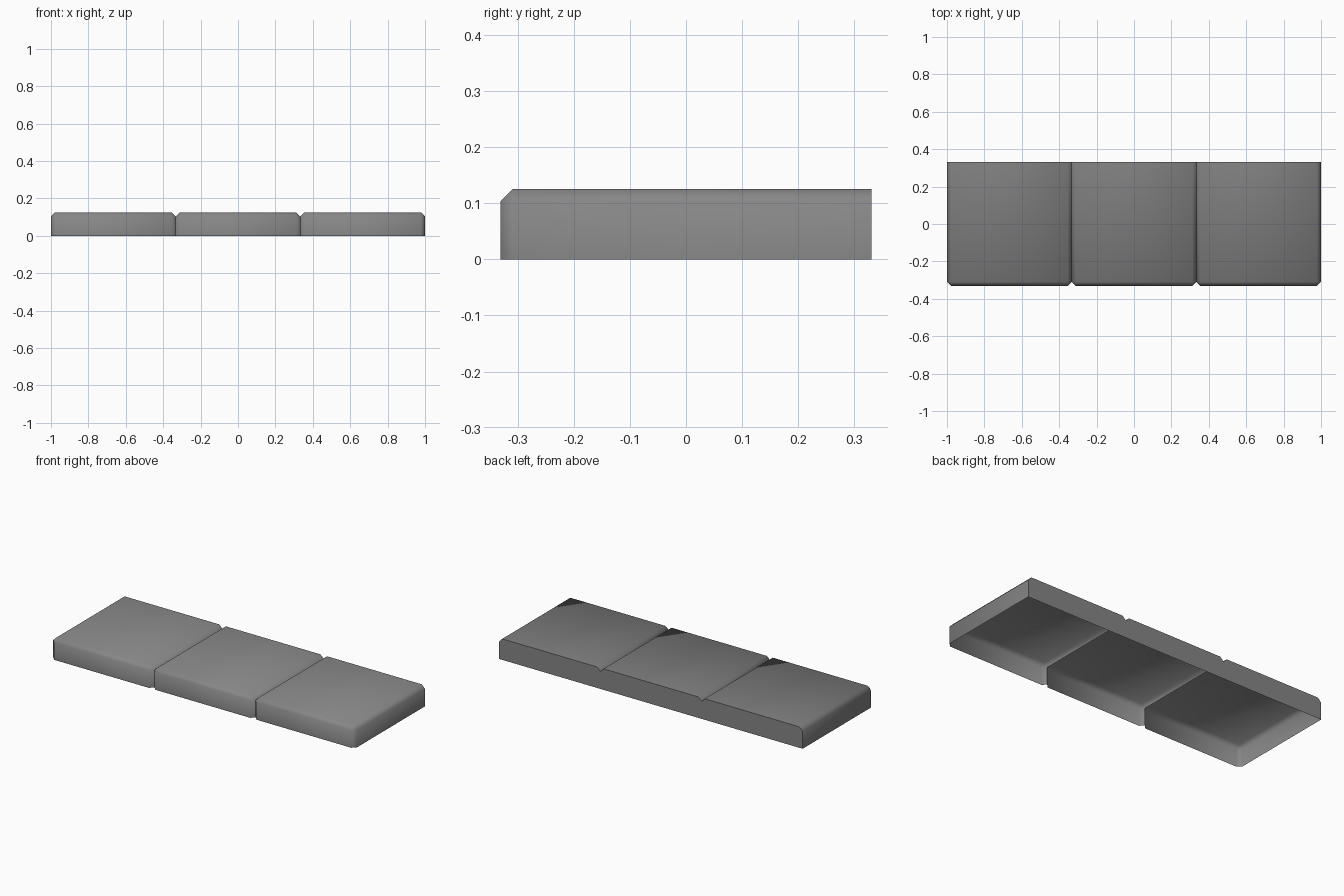
import bpy, bmesh
from mathutils import Matrix

if "Cube" in bpy.data.objects:
    bpy.data.objects.remove(bpy.data.objects["Cube"])

W, D, H, C = 2 / 3, 0.662, 0.125, 0.0215   # tile width, depth, height, chamfer

grey = bpy.data.materials.new("mid grey")
grey.diffuse_color = (0.24, 0.24, 0.24, 1)
grey.use_nodes = True
grey.node_tree.nodes["Principled BSDF"].inputs["Base Color"].default_value = grey.diffuse_color


def tile(name, cx, open_left, open_right):
    """Hollow slab section, chamfered on all edges but the back and the base."""
    bm = bmesh.new()
    bmesh.ops.create_cube(bm, size=1, matrix=Matrix.Translation((cx, 0, H / 2)) @ Matrix.Diagonal((W, D, H, 1)))

    def rounded(e):
        a, b = (v.co for v in e.verts)
        top = a.z > H / 2 and b.z > H / 2
        front = a.y < 0 and b.y < 0
        back = a.y > 0 and b.y > 0
        base = a.z < H / 2 and b.z < H / 2
        return (top or front) and not back and not base

    bmesh.ops.bevel(bm, geom=[e for e in bm.edges if rounded(e)], offset=C,
                    offset_type='OFFSET', segments=1, profile=0.5, affect='EDGES')
    bm.normal_update()
    # open underside and no walls between neighbouring sections
    gone = [f for f in bm.faces if f.normal.z < -0.9
            or (open_left and f.normal.x < -0.9)
            or (open_right and f.normal.x > 0.9)]
    bmesh.ops.delete(bm, geom=gone, context='FACES')
    me = bpy.data.meshes.new(name)
    bm.to_mesh(me)
    bm.free()
    me.materials.append(grey)
    ob = bpy.data.objects.new(name, me)
    bpy.context.collection.objects.link(ob)
    bpy.ops.object.select_all(action='DESELECT')
    ob.select_set(True)
    bpy.context.view_layer.objects.active = ob
    bpy.ops.object.shade_smooth_by_angle(angle=1.05)


# three sections side by side
tile("left_slab", -W, False, True)
tile("middle_slab", 0, True, True)
tile("right_slab", W, True, False)
